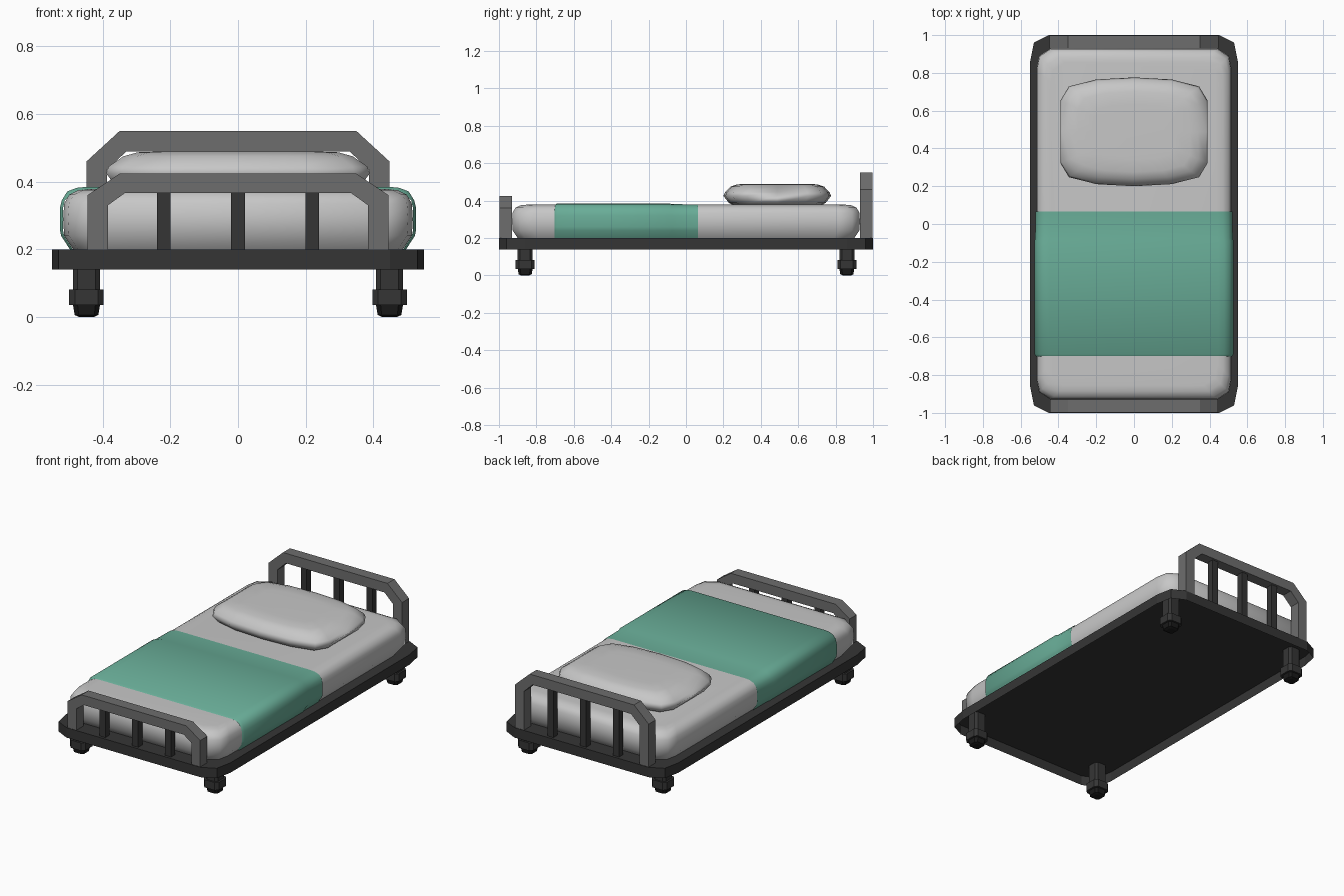
import bpy, bmesh, math

if "Cube" in bpy.data.objects:
    bpy.data.objects.remove(bpy.data.objects["Cube"])


def mat(name, r, g, b):
    m = bpy.data.materials.new(name)
    m.diffuse_color = (r, g, b, 1)
    m.use_nodes = True
    m.node_tree.nodes["Principled BSDF"].inputs["Base Color"].default_value = m.diffuse_color
    return m


LINEN = mat("pale linen", 0.57, 0.57, 0.57)
GREEN = mat("green blanket", 0.14, 0.415, 0.31)
GREY = mat("grey metal", 0.155, 0.155, 0.155)
DARK = mat("dark metal", 0.036, 0.036, 0.036)
BLACK = mat("black rubber", 0.01, 0.01, 0.01)


def loft(name, rings, material, smooth=0, bottom=True, top=True, closed=True):
    """Skin a stack of equally sized rings, with optional end caps."""
    bm = bmesh.new()
    vs = [[bm.verts.new(p) for p in r] for r in rings]
    n = len(vs[0])
    for a, b in zip(vs, vs[1:]):
        for i in range(n if closed else n - 1):
            j = (i + 1) % n
            bm.faces.new((a[i], a[j], b[j], b[i]))
    if bottom:
        bm.faces.new(vs[0])
    if top:
        bm.faces.new(vs[-1])
    bmesh.ops.recalc_face_normals(bm, faces=bm.faces)
    bm.faces.ensure_lookup_table()
    highest = max(bm.faces, key=lambda f: f.calc_center_median().z)
    if highest.normal.z < 0:
        bmesh.ops.reverse_faces(bm, faces=bm.faces)
    me = bpy.data.meshes.new(name)
    bm.to_mesh(me)
    bm.free()
    ob = bpy.data.objects.new(name, me)
    bpy.context.collection.objects.link(ob)
    me.materials.append(material)
    if smooth:
        bpy.ops.object.select_all(action='DESELECT')
        ob.select_set(True)
        bpy.context.view_layer.objects.active = ob
        bpy.ops.object.shade_smooth_by_angle(angle=math.radians(smooth))
    return ob


def outline(quarter, z, inset=0, cx=0, cy=0):
    """Mirror a quarter outline into a closed ring; inset pulls it inwards."""
    q = [(x - inset, y - inset) for x, y in quarter]
    pts = q + [(-x, y) for x, y in q[::-1]]
    pts += [(-x, -y) for x, y in q] + [(x, -y) for x, y in q[::-1]]
    return [(x + cx, y + cy, z) for x, y in pts]


def extrude_y(name, profile, y0, y1, material):
    return loft(name, [[(x, y, z) for x, z in profile] for y in (y0, y1)], material)


def mirrored(half):
    return half + [(-x, z) for x, z in half[::-1]]


# Base tray with softened corners, open underneath
BASE = [(.55, .86), (.53, .96), (.45, 1.0)]
loft("bed_base", [outline(BASE, .14), outline(BASE, .20)], DARK, bottom=False)

# Mattress, rounded towards top and bottom, resting open on the base
MATT = [(.517, .82), (.503, .89), (.44, .93)]
loft("mattress", [outline(MATT, z, i) for z, i in
                  [(.20, .03), (.24, .003), (.29, 0), (.335, .003),
                   (.362, .018), (.375, .045), (.378, .075)]], LINEN, 60, bottom=False)


# Blanket: one open sheet draped over the mattress, stepping in at the fold
def drape(y, d):
    w, top = .527 - d, .385 - d
    half = [(w - .03, .20), (w - .004, .24), (w, .26), (w, .32), (w - .006, .345),
            (w - .022, top - .014), (w - .05, top - .003), (w - .08, top)]
    return [(x, y, z) for x, z in mirrored(half)]


loft("blanket", [drape(y, d) for y, d in
                 [(-.702, .009), (-.69, 0), (-.09, 0), (-.075, .004), (.065, .005)]],
     GREEN, 60, bottom=False, top=False, closed=False)

# Pillow with bowed sides
PILLOW = [(.39, .0), (.39, .165), (.345, .24), (.20, .277), (.001, .288)]
loft("pillow", [[(x * s, .488 + y * t, z) for x, y, _ in outline(PILLOW, 0)]
                for z, s, t in [(.372, .85, .80), (.388, .93, .90), (.425, 1, 1),
                                (.445, .98, .97), (.475, .87, .87), (.487, .76, .74),
                                (.49, .55, .50)]], LINEN, 70)


# Head and foot boards: arched rail with upright bars
def board(name, y0, y1, outer, inner, bar_top):
    sections = [[(a[0], y0, a[1]), (a[0], y1, a[1]), (b[0], y1, b[1]), (b[0], y0, b[1])]
                for a, b in zip(mirrored(outer), mirrored(inner))]
    loft(name + "_rail", sections, GREY, bottom=False, top=False)
    yc = (y0 + y1) / 2
    for i in (-1, 0, 1):
        x = i * .22
        extrude_y(f"{name}_bar_{i + 2}", [(x - .02, .20), (x + .02, .20),
                                          (x + .02, bar_top), (x - .02, bar_top)],
                  yc - .02, yc + .02, DARK)


board("headboard", .93, .997, [(.448, .2), (.448, .46), (.35, .55)],
      [(.387, .2), (.387, .435), (.33, .49)], .495)
board("footboard", -.997, -.93, [(.445, .2), (.445, .36), (.35, .424)],
      [(.385, .2), (.385, .33), (.335, .366)], .37)


# Four legs with chamfered square sections: post, collar and rubber foot
def leg_part(name, x, y, sizes, material):
    loft(name, [outline([(r, r * .66), (r * .66, r)], z, 0, x, y)
                for r, z in sizes], material)


for sx in (-1, 1):
    for sy in (-1, 1):
        x, y = sx * .448, sy * .86
        tag = ("right" if sx > 0 else "left") + ("_back" if sy > 0 else "_front")
        leg_part("leg_post_" + tag, x, y, [(.04, .08), (.04, .20)], DARK)
        leg_part("leg_collar_" + tag, x, y, [(.051, .035), (.051, .082)], DARK)
        leg_part("leg_foot_" + tag, x, y, [(.022, 0), (.035, .006), (.04, .036)], BLACK)
